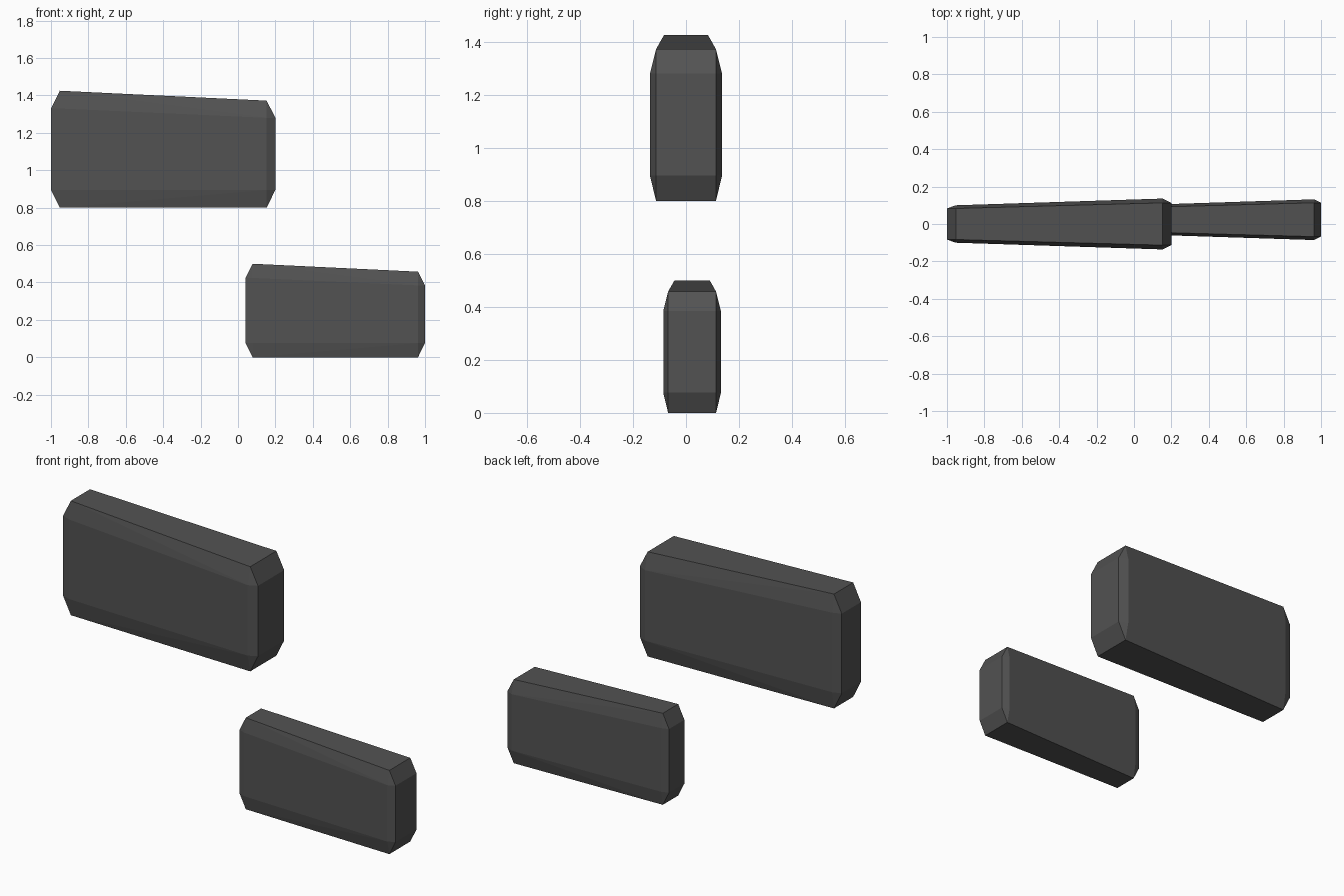
import bpy
import bmesh
import math

cube = bpy.data.objects.get("Cube")
if cube:
    bpy.data.objects.remove(cube, do_unlink=True)

charcoal = bpy.data.materials.new("charcoal")
charcoal.use_nodes = True
color = (0.085, 0.085, 0.085, 1)
charcoal.diffuse_color = color
charcoal.node_tree.nodes["Principled BSDF"].inputs["Base Color"].default_value = color


def tapered_block(name, location, scale):
    """Chamfered block that gets lower and thicker towards +x."""
    # Per end: direction, half width of side, half width of cap, top height, shoulder height
    ends = [(-1, 0.100, 0.083, 0.625, 0.530),
            (1, 0.136, 0.113, 0.572, 0.480)]
    half_length, inset, low_shoulder = 0.6, 0.047, 0.095
    bm = bmesh.new()
    for direction, side, cap, top, shoulder in ends:
        tip = direction * half_length
        inner = direction * (half_length - inset)
        for s in (-1, 1):
            for z_face, z_shoulder in ((0, low_shoulder), (top, shoulder)):
                bm.verts.new((inner, s * cap, z_face))        # top and bottom faces
                bm.verts.new((inner, s * side, z_shoulder))   # long side faces
                bm.verts.new((tip, s * cap, z_shoulder))      # end faces
    bmesh.ops.convex_hull(bm, input=bm.verts[:])
    bmesh.ops.dissolve_limit(bm, angle_limit=math.radians(2),
                             verts=bm.verts[:], edges=bm.edges[:])
    bmesh.ops.recalc_face_normals(bm, faces=bm.faces[:])
    mesh = bpy.data.meshes.new(name)
    bm.to_mesh(mesh)
    bm.free()
    mesh.materials.append(charcoal)
    obj = bpy.data.objects.new(name, mesh)
    obj.location = location
    obj.scale = (scale, scale, scale)
    bpy.context.collection.objects.link(obj)
    return obj


# Large raised block and its smaller copy on the ground
tapered_block("upper_block", (-0.4, 0, 0.8), 1)
tapered_block("lower_block", (0.52, 0.023, 0), 0.8)
